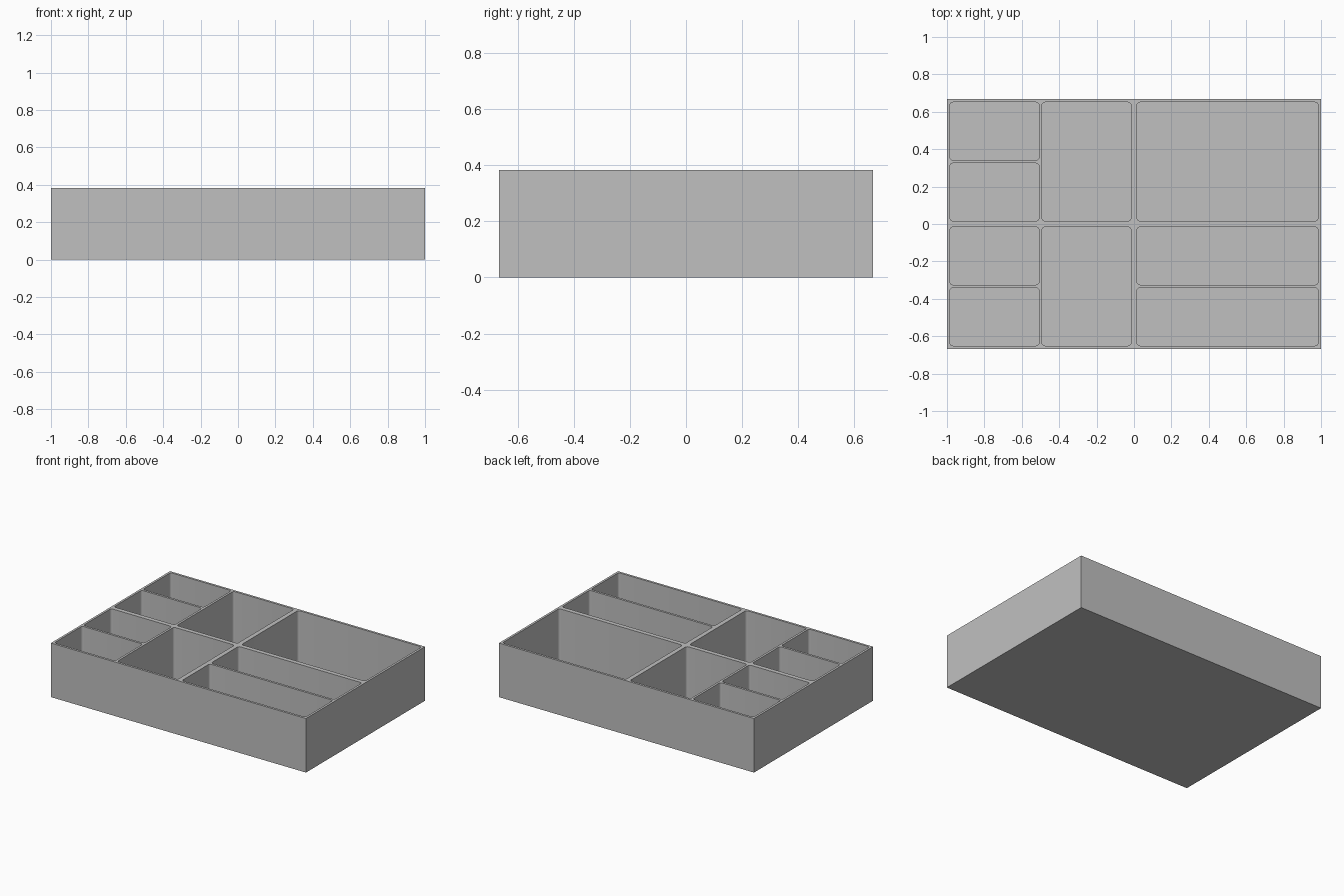
import bpy
import bmesh
from mathutils import Matrix

cube = bpy.data.objects.get("Cube")
if cube:
    bpy.data.objects.remove(cube, do_unlink=True)

HALF_W, HALF_D, HEIGHT = 1.0, 0.667, 0.383
FLOOR = 0.016
RADIUS = 0.016

grey = bpy.data.materials.new("plain grey")
grey.use_nodes = True
grey.diffuse_color = (0.53, 0.53, 0.53, 1)
grey.node_tree.nodes["Principled BSDF"].inputs["Base Color"].default_value = grey.diffuse_color


def add_box(bm, x0, x1, y0, y1, z0, z1, radius=0):
    """Add a box, with rounded upright corners if a radius is given."""
    centre = ((x0 + x1) / 2, (y0 + y1) / 2, (z0 + z1) / 2)
    size = (x1 - x0, y1 - y0, z1 - z0)
    matrix = Matrix.Translation(centre) @ Matrix.Diagonal((*size, 1))
    verts = bmesh.ops.create_cube(bm, size=1, matrix=matrix)["verts"]
    if radius:
        edges = {e for v in verts for e in v.link_edges
                 if abs(e.verts[0].co.z - e.verts[1].co.z) > size[2] / 2}
        bmesh.ops.bevel(bm, geom=list(edges), offset=radius, segments=5,
                        profile=0.5, affect='EDGES')


def make_object(name, bm):
    mesh = bpy.data.meshes.new(name)
    bm.to_mesh(mesh)
    bm.free()
    mesh.materials.append(grey)
    obj = bpy.data.objects.new(name, mesh)
    bpy.context.collection.objects.link(obj)
    return obj


# Solid tray block
bm = bmesh.new()
add_box(bm, -HALF_W, HALF_W, -HALF_D, HALF_D, 0, HEIGHT)
tray = make_object("divided_tray", bm)

# Compartment spans: columns left to right, rows front to back
small_col, tall_col, wide_col = (-0.984, -0.508), (-0.492, -0.016), (0.016, 0.984)
front_rows = [(-0.651, -0.341), (-0.325, -0.016)]
back_rows = [(-b, -a) for a, b in reversed(front_rows)]
front_full, back_full = (-0.651, -0.016), (0.016, 0.651)

pockets = [(small_col, row) for row in front_rows + back_rows]
pockets += [(tall_col, front_full), (tall_col, back_full)]
pockets += [(wide_col, row) for row in front_rows + [back_full]]

# Cutter for all compartments
bm = bmesh.new()
for (x0, x1), (y0, y1) in pockets:
    add_box(bm, x0, x1, y0, y1, FLOOR, HEIGHT + 0.1, RADIUS)
cutter = make_object("compartment_cutter", bm)
cutter.hide_render = True
cutter.hide_set(True)

cut = tray.modifiers.new("compartments", 'BOOLEAN')
cut.operation = 'DIFFERENCE'
cut.solver = 'EXACT'
cut.object = cutter

# Bake the cut so that the tray stands alone, then smooth the rounded corners
bpy.context.view_layer.objects.active = tray
tray.select_set(True)
bpy.ops.object.modifier_apply(modifier=cut.name)
bpy.data.objects.remove(cutter, do_unlink=True)
bpy.ops.object.shade_smooth_by_angle(angle=0.6)
